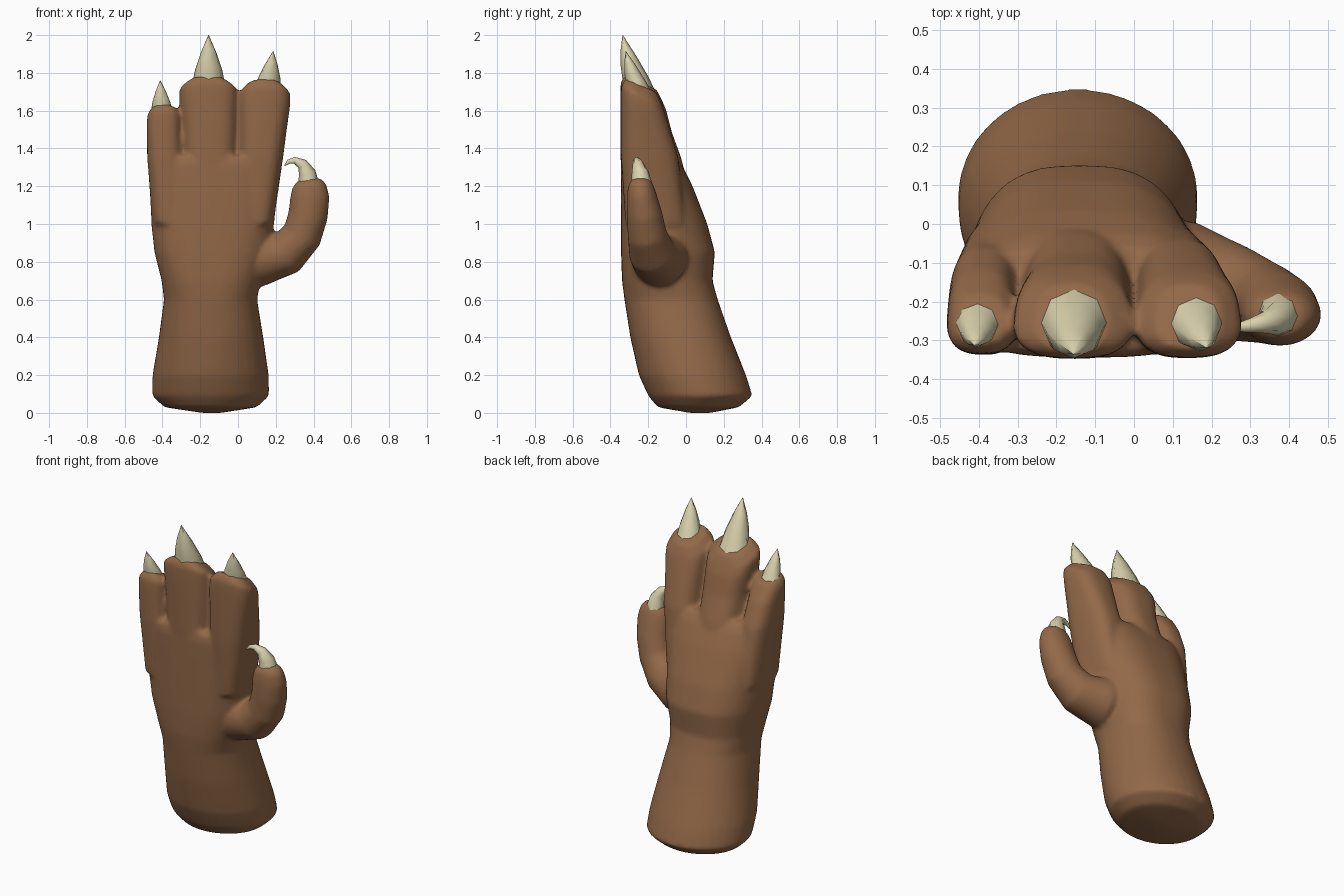
import bpy, bmesh
from math import cos, sin, pi
from mathutils import Vector


def material(name, rgb):
    m = bpy.data.materials.new(name)
    m.diffuse_color = (*rgb, 1)
    return m


skin = material("brown_skin", (0.29, 0.14, 0.065))
horn = material("pale_claw", (0.70, 0.65, 0.42))


def loft(bm, rings):
    vr = [[bm.verts.new(p) for p in r] for r in rings]
    n = len(vr[0])
    for a, b in zip(vr, vr[1:]):
        for i in range(n):
            j = (i + 1) % n
            bm.faces.new((a[i], a[j], b[j], b[i]))
    bm.faces.new(vr[0][::-1])
    bm.faces.new(vr[-1])


def spow(v, e):
    return abs(v) ** e * (1 if v >= 0 else -1)


def section(z, x0, x1, y0, y1, taper=0.0, tilt=0.0, power=2.8, n=36):
    """Rounded-box cross-section, narrower towards the back, sloping down to the back."""
    pts = []
    for i in range(n):
        a = 2 * pi * i / n
        u, v = spow(cos(a), 2 / power), spow(sin(a), 2 / power)
        x = (x0 + x1) / 2 + (x1 - x0) / 2 * u * (1 - taper * max(0, v + 0.4) / 1.4)
        dy = (y1 - y0) / 2 * v
        pts.append((x, (y0 + y1) / 2 + dy, z - tilt * dy))
    return pts


def tube(path, n):
    """Rings along a path of (x, y, z, radius, depth radius)."""
    P = [Vector(p[:3]) for p in path]
    rings = []
    for i, p in enumerate(path):
        t = (P[min(i + 1, len(P) - 1)] - P[max(i - 1, 0)]).normalized()
        u = Vector((0, 1, 0)).cross(t).normalized()
        v = t.cross(u)
        rings.append([P[i] + u * p[3] * cos(2 * pi * k / n) + v * p[4] * sin(2 * pi * k / n)
                      for k in range(n)])
    return rings


def make_object(name, bm, mat):
    bmesh.ops.recalc_face_normals(bm, faces=bm.faces)
    for f in bm.faces:
        f.smooth = True
    me = bpy.data.meshes.new(name)
    bm.to_mesh(me)
    bm.free()
    me.materials.append(mat)
    ob = bpy.data.objects.new(name, me)
    bpy.context.collection.objects.link(ob)
    return ob


hand = bmesh.new()

# Forearm and palm
loft(hand, [section(*r) for r in (
    (0.0, -0.19, -0.09, 0.02, 0.13, 0, 0, 2),
    (0.03, -0.39, 0.10, -0.15, 0.28, 0, 0, 2),
    (0.09, -0.455, 0.165, -0.20, 0.352, 0, 0, 2),
    (0.20, -0.453, 0.163, -0.25, 0.318, 0, 0, 2.05),
    (0.40, -0.419, 0.134, -0.295, 0.238, 0, 0, 2.2),
    (0.60, -0.395, 0.105, -0.326, 0.168, 0.05, 0, 2.4),
    (0.70, -0.41, 0.125, -0.339, 0.14, 0.10, 0, 2.6),
    (0.85, -0.452, 0.175, -0.344, 0.153, 0.22),
    (1.00, -0.470, 0.202, -0.345, 0.113, 0.25),
    (1.20, -0.479, 0.222, -0.345, 0.035, 0.22),
    (1.31, -0.481, 0.238, -0.345, -0.02, 0.18),
    (1.36, -0.47, 0.225, -0.335, -0.06, 0.18))])

# Three fingers: (z, x0, x1, y0, y1, taper, tilt)
fingers = (
    ((1.00, -0.455, -0.29, -0.32, 0.0, 0.15),
     (1.35, -0.483, -0.292, -0.338, -0.06, 0.15),
     (1.50, -0.486, -0.300, -0.337, -0.12, 0.15, 0.1),
     (1.57, -0.483, -0.303, -0.335, -0.155, 0.15, 0.3),
     (1.61, -0.458, -0.33, -0.31, -0.18, 0.1, 0.4)),
    ((1.00, -0.28, -0.02, -0.32, 0.06, 0.15),
     (1.35, -0.296, -0.003, -0.347, -0.025, 0.15),
     (1.50, -0.300, 0.001, -0.348, -0.075, 0.15, 0.1),
     (1.64, -0.315, 0.001, -0.348, -0.105, 0.15, 0.3),
     (1.70, -0.316, 0.001, -0.346, -0.125, 0.15, 0.45),
     (1.75, -0.255, -0.065, -0.325, -0.155, 0.1, 0.45)),
    ((1.00, 0.0, 0.19, -0.32, 0.0, 0.15),
     (1.35, -0.004, 0.242, -0.344, -0.04, 0.15),
     (1.50, -0.001, 0.262, -0.346, -0.08, 0.15, 0.1),
     (1.62, -0.001, 0.280, -0.346, -0.11, 0.15, 0.3),
     (1.68, 0.003, 0.281, -0.344, -0.125, 0.15, 0.45),
     (1.735, 0.055, 0.225, -0.32, -0.155, 0.1, 0.45)))
for rows in fingers:
    loft(hand, [section(*r) for r in rows])

# Thumb curving out of the palm
loft(hand, tube((
    (0.00, -0.13, 0.84, 0.13, 0.14),
    (0.13, -0.14, 0.815, 0.145, 0.15),
    (0.26, -0.18, 0.85, 0.12, 0.125),
    (0.34, -0.205, 0.94, 0.107, 0.105),
    (0.372, -0.22, 1.05, 0.106, 0.095),
    (0.381, -0.235, 1.15, 0.104, 0.08),
    (0.380, -0.24, 1.205, 0.09, 0.068),
    (0.376, -0.24, 1.238, 0.06, 0.048)), 24))

# Fuse the fleshy parts into one smooth skin
hand_ob = make_object("hand", hand, skin)
r = hand_ob.modifiers.new("fuse", 'REMESH')
r.mode = 'VOXEL'
r.voxel_size = 0.012
r.use_smooth_shade = True
s = hand_ob.modifiers.new("soften", 'SMOOTH')
s.factor = 0.5
s.iterations = 12
d = hand_ob.modifiers.new("lighten", 'DECIMATE')
d.ratio = 0.3


def claw(name, rings):
    bm = bmesh.new()
    loft(bm, rings)
    ob = make_object(name, bm, horn)
    bpy.ops.object.select_all(action='DESELECT')
    ob.select_set(True)
    bpy.context.view_layer.objects.active = ob
    bpy.ops.object.shade_smooth_by_angle(angle=1.0)


# Straight finger claws with a sloping base: base centre, tip, base radius
for name, base, tip, rad in (
        ("outer_claw", (-0.403, -0.252, 1.595), (-0.412, -0.312, 1.76), 0.058),
        ("middle_claw", (-0.155, -0.247, 1.73), (-0.156, -0.335, 2.0), 0.089),
        ("inner_claw", (0.157, -0.247, 1.715), (0.186, -0.318, 1.915), 0.071)):
    b, t = Vector(base), Vector(tip)
    rings = []
    for f, k in ((0, 1), (0.3, 0.82), (0.65, 0.47), (1, 0.015)):
        p, q = b.lerp(t, f), rad * k
        rings.append(section(p.z, p.x - q, p.x + q, p.y - q, p.y + q, 0, 0.4, 2, 8))
    claw(name, rings)

# Hooked thumb claw
claw("thumb_claw", tube([(*p, p[3]) for p in (
    (0.373, -0.235, 1.212, 0.056),
    (0.366, -0.243, 1.272, 0.045),
    (0.340, -0.254, 1.318, 0.029),
    (0.300, -0.262, 1.337, 0.018),
    (0.268, -0.267, 1.330, 0.012),
    (0.246, -0.270, 1.308, 0.002))], 8))
